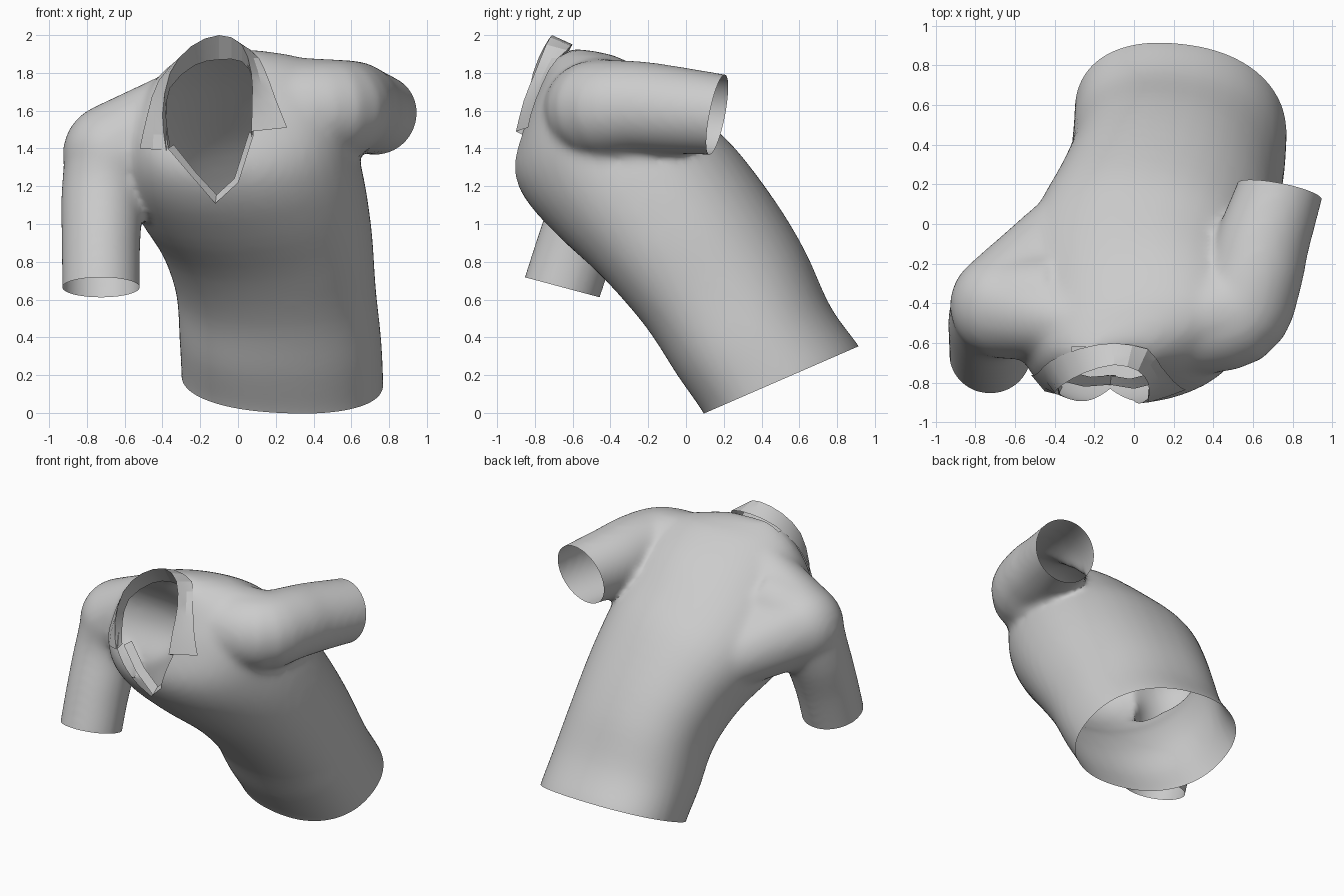
import bpy
import bmesh
import math
from mathutils import Vector
from mathutils.bvhtree import BVHTree

cube = bpy.data.objects.get("Cube")
if cube:
    bpy.data.objects.remove(cube, do_unlink=True)

cloth = bpy.data.materials.new("grey_cloth")
cloth.use_nodes = True
GREY = (0.6, 0.6, 0.6, 1)
cloth.diffuse_color = GREY
cloth.node_tree.nodes["Principled BSDF"].inputs["Base Color"].default_value = GREY


def make_object(name, bm):
    mesh = bpy.data.meshes.new(name)
    bm.to_mesh(mesh)
    bm.free()
    mesh.materials.append(cloth)
    obj = bpy.data.objects.new(name, mesh)
    bpy.context.collection.objects.link(obj)
    return obj


def shade(obj, degrees):
    bpy.ops.object.select_all(action='DESELECT')
    obj.select_set(True)
    bpy.context.view_layer.objects.active = obj
    bpy.ops.object.shade_smooth_by_angle(angle=math.radians(degrees))


def refine(rows, steps=4):
    """Insert smoothly interpolated rows between the given ones."""
    ends = [rows[0]] + rows + [rows[-1]]
    fine = []
    for quad in zip(ends, ends[1:], ends[2:], ends[3:]):
        for k in range(steps):
            t = k / steps
            fine.append([b + t * ((c - a) + t * ((2 * a - 5 * b + 4 * c - d)
                         + t * (3 * b - a - 3 * c + d))) / 2
                         for a, b, c, d in zip(*quad)])
    return fine + [list(rows[-1])]


def loft(bm, rings, closed=True):
    """Skin a list of point rows; closed rows also get end caps."""
    rows = [[bm.verts.new(p) for p in ring] for ring in rings]
    count = len(rows[0])
    for low, high in zip(rows, rows[1:]):
        for i in range(count if closed else count - 1):
            j = (i + 1) % count
            bm.faces.new((low[i], low[j], high[j], high[i]))
    if closed:
        bm.faces.new(rows[0][::-1])
        bm.faces.new(rows[-1])


def oval(centre, side, depth, power=2.0, count=40):
    ring = []
    for i in range(count):
        t = math.tau * i / count
        c, s = math.cos(t), math.sin(t)
        c = math.copysign(abs(c) ** (2 / power), c)
        s = math.copysign(abs(s) ** (2 / power), s)
        ring.append(centre + side * c + depth * s)
    return ring


def sleeve(bm, path, ref):
    """Round tube through (x, y, z, radius) stations."""
    path = refine(path)
    points = [Vector(p[:3]) for p in path]
    rings = []
    for i, p in enumerate(points):
        tangent = points[min(i + 1, len(points) - 1)] - points[max(i - 1, 0)]
        u = tangent.cross(ref).normalized()
        v = tangent.cross(u).normalized()
        rings.append(oval(p, u * path[i][3], v * path[i][3]))
    loft(bm, rings)


def stretched_over(bm, balls):
    """Tight skin around a set of (x, y, z, radius) balls."""
    verts = []
    for x, y, z, radius in balls:
        made = bmesh.ops.create_uvsphere(bm, u_segments=28, v_segments=14, radius=radius)
        bmesh.ops.translate(bm, verts=made["verts"], vec=(x, y, z))
        verts += made["verts"]
    edges = list({e for v in verts for e in v.link_edges})
    bmesh.ops.delete(bm, geom=edges, context='EDGES_FACES')
    hull = bmesh.ops.convex_hull(bm, input=verts)
    inner = [g for g in hull["geom_interior"] if isinstance(g, bmesh.types.BMVert)]
    bmesh.ops.delete(bm, geom=inner, context='VERTS')


def geometry(faces):
    parts = set(faces)
    for f in faces:
        parts.update(f.verts)
        parts.update(f.edges)
    return list(parts)


def open_end(bm, centre, normal, radius):
    """Trim away everything past a plane close to an opening."""
    centre, normal = Vector(centre), Vector(normal).normalized()
    near = [f for f in bm.faces if (f.calc_center_median() - centre).length < radius]
    bmesh.ops.bisect_plane(bm, geom=geometry(near), plane_co=centre,
                           plane_no=normal, clear_outer=True)


# Torso sections, hem to neck: front y z, back y z, right x, left x, left turn, left lift
TORSO = [
    (.14, -.09, .95, .26, -.30, .77, -.06, -.02),
    (.10, .00, .91, .35, -.30, .77, -.06, -.02),
    (-.04, .20, .76, .56, -.31, .76, -.06, -.01),
    (-.20, .45, .62, .86, -.33, .73, -.08, 0),
    (-.42, .70, .46, 1.13, -.41, .71, -.09, .03),
    (-.66, .92, .27, 1.39, -.54, .67, -.06, .06),
    (-.84, 1.12, .08, 1.57, -.60, .62, 0, .06),
    (-.91, 1.30, -.14, 1.75, -.57, .57, .05, .05),
    (-.86, 1.52, -.35, 1.87, -.49, .50, .05, .04),
    (-.79, 1.70, -.48, 1.91, -.40, .37, .04, .02),
    (-.73, 1.86, -.60, 1.93, -.27, .11, .02, 0),
]
body = bmesh.new()
sections = []
for fy, fz, by, bz, right, left, turn, lift in refine(TORSO):
    front, back = Vector((0, fy, fz)), Vector((0, by, bz))
    centre = (front + back) / 2 + Vector(((right + left) / 2, 0, 0))
    side = Vector(((left - right) / 2, turn, lift))
    sections.append(oval(centre, side, (back - front) / 2, 2.25))
loft(body, sections)

# Right sleeve hangs down, left sleeve swings back
sleeve(body, [(-.38, -.40, 1.47, .26), (-.63, -.42, 1.38, .26), (-.71, -.47, 1.18, .225),
              (-.725, -.57, .92, .21), (-.725, -.655, .665, .207),
              (-.725, -.685, .56, .207)], Vector((0, 1, 0)))
sleeve(body, [(.26, -.50, 1.6, .26), (.51, -.46, 1.61, .26), (.60, -.28, 1.62, .245),
              (.65, -.09, 1.605, .235), (.735, .165, 1.58, .217),
              (.755, .26, 1.565, .217)], Vector((0, 0, 1)))

# Yoke: cloth pulled tight over the shoulders, nape and shoulder blades
stretched_over(body, [(-.66, -.41, 1.37, .27), (.53, -.43, 1.61, .26), (.40, -.48, 1.56, .25),
                      (-.12, -.54, 1.79, .12), (-.36, -.08, 1.20, .22),
                      (.32, -.12, 1.34, .22)])
bmesh.ops.recalc_face_normals(body, faces=body.faces)

# Fuse the volumes into one soft skin
shirt = make_object("shirt_body", body)
remesh = shirt.modifiers.new("fuse", 'REMESH')
remesh.mode = 'VOXEL'
remesh.voxel_size = 0.022
soften = shirt.modifiers.new("soften", 'SMOOTH')
soften.factor = 0.5
soften.iterations = 16
bpy.context.view_layer.update()
fused = shirt.evaluated_get(bpy.context.evaluated_depsgraph_get())
skin = bmesh.new()
skin.from_mesh(fused.to_mesh())
fused.to_mesh_clear()
shirt.modifiers.clear()

# Open hem and cuffs
open_end(skin, (.23, .505, .175), (0, .40, -.92), .85)
open_end(skin, (-.725, -.655, .665), (0, -.26, -.97), .30)
open_end(skin, (.735, .165, 1.58), (.19, .96, -.19), .29)

# Neck opening with a V at the front, outlined in x and z
NECK = [(-.12, 1.11), (0, 1.22), (.08, 1.47), (.09, 1.72), (.03, 1.9),
        (-.12, 2.05), (-.3, 1.9), (-.4, 1.68), (-.37, 1.4)]
planes = [(Vector((0, -.62, 0)), Vector((0, 1, 0)))]
for (ax, az), (bx, bz) in zip(NECK, NECK[1:] + NECK[:1]):
    planes.append((Vector((ax, 0, az)), Vector((bz - az, 0, ax - bx)).normalized()))


def in_neck(face, margin):
    p = face.calc_center_median()
    return all((p - co).dot(no) < margin for co, no in planes)


for co, no in planes:
    near = [f for f in skin.faces if in_neck(f, .06)]
    bmesh.ops.bisect_plane(skin, geom=geometry(near), plane_co=co, plane_no=no)
hole = [f for f in skin.faces if in_neck(f, 0)]
bmesh.ops.delete(skin, geom=hole, context='FACES')
skin.to_mesh(shirt.data)
tree = BVHTree.FromBMesh(skin)
skin.free()
shade(shirt, 50)


def place(p, gap):
    """Keep a point at least a gap in front of the body cloth."""
    hit = tree.ray_cast(Vector((p[0], -3, p[2])), Vector((0, 1, 0)))[0]
    return (p[0], min(p[1], hit.y - gap) if hit else p[1], p[2])


# Collar: inner stand, fold line and outer leaf, from right tip to left tip
STAND = [(-.36, -.82, 1.42), (-.38, -.79, 1.56), (-.36, -.74, 1.72), (-.23, -.66, 1.84),
         (-.1, -.63, 1.87), (.02, -.66, 1.86), (.08, -.75, 1.76), (.08, -.81, 1.6),
         (.07, -.84, 1.46)]
FOLD = [(-.38, -.86, 1.39), (-.4, -.85, 1.58), (-.36, -.81, 1.8), (-.25, -.75, 1.94),
        (-.1, -.71, 2), (.02, -.74, 1.95), (.07, -.8, 1.8), (.075, -.86, 1.65),
        (.07, -.9, 1.49)]
LEAF = [(-.52, -.74, 1.4), (-.48, -.74, 1.58), (-.42, -.69, 1.76), (-.28, -.63, 1.9),
        (-.1, -.6, 1.95), (.07, -.63, 1.92), (.14, -.68, 1.82), (.2, -.76, 1.66),
        (.26, -.82, 1.51)]
fold, leaf = refine(FOLD, 2), refine(LEAF, 2)
middle = [place((Vector(a) + Vector(b)) / 2, .025) for a, b in zip(fold, leaf)]
collar = bmesh.new()
loft(collar, [refine(STAND, 2), fold, middle, [place(p, .015) for p in leaf]], closed=False)
shade(make_object("collar", collar), 20)

# Placket facings folded inside the V
EDGES = {"right_placket": ([(-.37, -.79, 1.4), (-.25, -.82, 1.25), (-.12, -.81, 1.11)], .03),
         "left_placket": ([(.08, -.81, 1.47), (0, -.83, 1.22), (-.12, -.81, 1.11)], -.02)}
for name, (edge, inset) in EDGES.items():
    facing = bmesh.new()
    inner = [(x + inset, y + .05, z + .02) for x, y, z in edge]
    loft(facing, [edge, inner], closed=False)
    shade(make_object(name, facing), 30)
